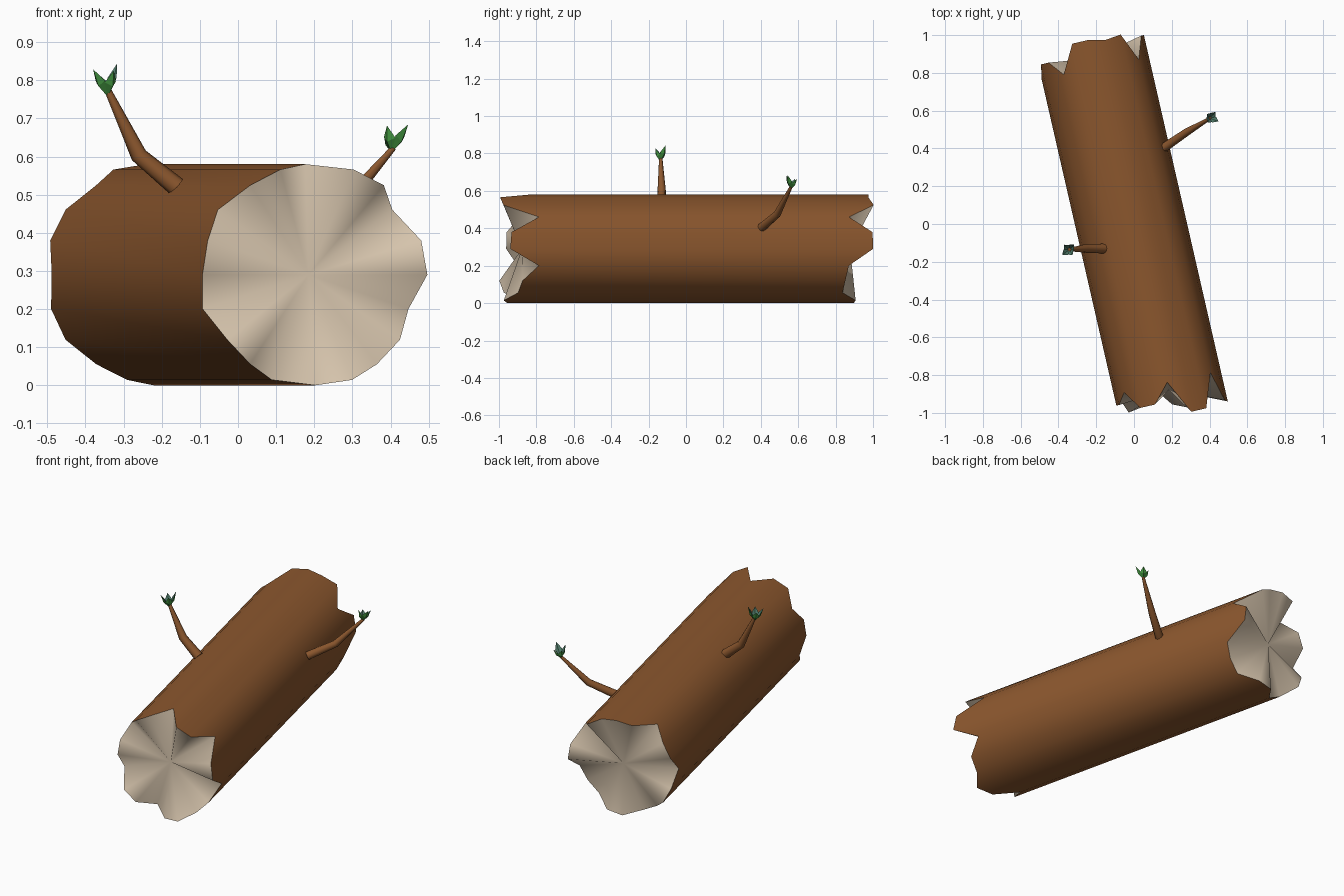
import bpy, bmesh
from math import sin, cos, pi, radians
from mathutils import Vector, Matrix

cube = bpy.data.objects.get("Cube")
if cube:
    bpy.data.objects.remove(cube, do_unlink=True)


def material(name, rgb):
    m = bpy.data.materials.new(name)
    m.use_nodes = True
    col = (*rgb, 1)
    m.diffuse_color = col
    bsdf = m.node_tree.nodes["Principled BSDF"]
    bsdf.inputs["Base Color"].default_value = col
    bsdf.inputs["Roughness"].default_value = 0.9
    return m


BARK = material("bark_brown", (0.26, 0.095, 0.027))
WOOD = material("cut_wood", (0.68, 0.56, 0.42))
LEAF = material("leaf_teal", (0.085, 0.21, 0.15))
UNDER = material("leaf_green", (0.06, 0.32, 0.055))


def finish(bm, name, materials, smooth=True, recalc=True):
    if recalc:
        bmesh.ops.recalc_face_normals(bm, faces=bm.faces[:])
    for f in bm.faces:
        f.smooth = smooth
    mesh = bpy.data.meshes.new(name)
    bm.to_mesh(mesh)
    bm.free()
    for m in materials:
        mesh.materials.append(m)
    obj = bpy.data.objects.new(name, mesh)
    bpy.context.collection.objects.link(obj)
    return obj


# Log: a cylinder whose broken ends follow a jagged reach per side (hundredths)
SIDES, RADIUS, YAW = 20, 0.29, radians(12.9)
FRONT = [86, 104, 104, 86, 102, 103, 87, 95, 96, 102,
         98, 86, 96, 97, 86, 92, 92, 86, 96, 96]
BACK = [100, 98, 99, 84, 96, 96, 83, 82, 82, 91,
        92, 84, 85, 93, 92, 85, 93, 93, 85, 100]
ALONG = Vector((sin(YAW), -cos(YAW), 0))
ACROSS = Vector((cos(YAW), sin(YAW), 0))
CENTRE = Vector((-0.016, 0, RADIUS))


def make_log():
    bm = bmesh.new()
    rings, hubs = [], []
    for reach, way in ((FRONT, 1), (BACK, -1)):
        ring = []
        for i, r in enumerate(reach):
            a = 2 * pi * i / SIDES
            radial = ACROSS * sin(a) + Vector((0, 0, cos(a)))
            ring.append(bm.verts.new(CENTRE + radial * RADIUS + ALONG * way * r / 100))
        rings.append(ring)
        hubs.append(bm.verts.new(CENTRE + ALONG * way * 0.9))
    for i in range(SIDES):
        j = (i + 1) % SIDES
        bm.faces.new((rings[0][i], rings[0][j], rings[1][j], rings[1][i]))
        for ring, hub in zip(rings, hubs):
            bm.faces.new((ring[i], ring[j], hub)).material_index = 1
    # Crisp edge between bark and broken wood
    for e in bm.edges:
        if len({f.material_index for f in e.link_faces}) > 1:
            e.smooth = False
    finish(bm, "log", (BARK, WOOD))


def make_branch(name, points, radii, sides=8):
    bm = bmesh.new()
    pts = [Vector(p) for p in points]
    rings = []
    for k, (p, r) in enumerate(zip(pts, radii)):
        d = pts[min(k + 1, len(pts) - 1)] - pts[max(k - 1, 0)]
        turn = d.to_track_quat("Z", "Y")
        rings.append([bm.verts.new(p + turn @ Vector((r * cos(2 * pi * i / sides),
                                                       r * sin(2 * pi * i / sides), 0)))
                      for i in range(sides)])
    for a, b in zip(rings, rings[1:]):
        for i in range(sides):
            j = (i + 1) % sides
            bm.faces.new((a[i], a[j], b[j], b[i]))
    for cap in (rings[0], rings[-1]):
        face = bm.faces.new(cap)
        for e in face.edges:
            e.smooth = False
    finish(bm, name, (BARK,))


def make_leaves(name, base, axis, lengths, spin):
    # Folded diamond leaves: teal inside, green keel outside
    bm = bmesh.new()
    frame = Matrix.Translation(base) @ Vector(axis).to_track_quat("Z", "Y").to_matrix().to_4x4()
    for k, length in enumerate(lengths):
        place = (frame @ Matrix.Rotation(spin + 2 * pi * k / len(lengths), 4, "Z")
                 @ Matrix.Rotation(radians(24), 4, "Y"))
        root, tip, left, right, fold, keel = (
            bm.verts.new(place @ Vector(v)) for v in (
                (0, 0, 0), (0.006, 0, length), (0, 0.019, length * 0.55),
                (0, -0.019, length * 0.55), (0.006, 0, length * 0.5),
                (0.013, 0, length * 0.45)))
        loop = (root, left, tip, right)
        for i in range(4):
            a, b = loop[i], loop[(i + 1) % 4]
            bm.faces.new((a, b, fold))
            bm.faces.new((b, a, keel)).material_index = 1
    finish(bm, name, (LEAF, UNDER), smooth=False)


make_log()

# Twigs with their sprouting leaves
make_branch("right_branch", ((-0.16, -0.13, 0.52), (-0.26, -0.13, 0.603), (-0.342, -0.135, 0.775)),
            (0.026, 0.022, 0.009))
make_leaves("right_leaves", (-0.342, -0.137, 0.757), (-0.1, 0, 1),
            (0.075, 0.095, 0.075, 0.085), radians(40))
make_branch("left_branch", ((0.16, 0.405, 0.405), (0.28, 0.487, 0.475), (0.407, 0.562, 0.622)),
            (0.024, 0.02, 0.008))
make_leaves("left_leaves", (0.402, 0.56, 0.61), (0.15, 0.1, 1),
            (0.06, 0.075, 0.088, 0.07), radians(20))
